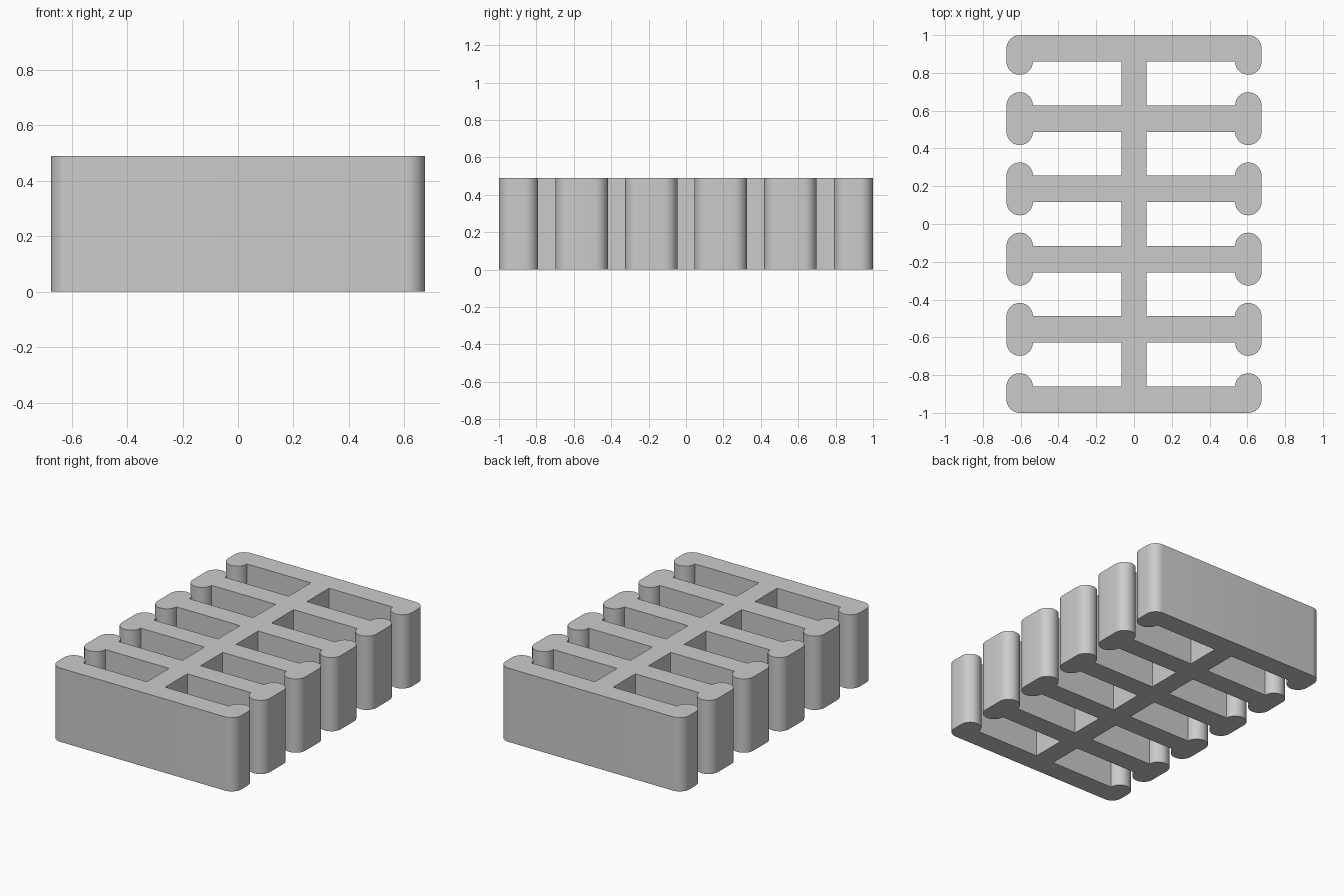
import bpy, bmesh
from math import radians, sin, cos

cube = bpy.data.objects.get("Cube")
if cube:
    bpy.data.objects.remove(cube, do_unlink=True)

HEIGHT = 0.49
R = 0.07            # half thickness of ribs, spine and rounded ends
END_X = 0.605       # centre of the rounded rib ends
SPINE_X = 0.067     # half width of the spine
RIBS = 6
PITCH = 0.372
STEPS = 16          # segments per half circle


def arc(cx, cy, start, end):
    """Points on a rounded end, angles in degrees."""
    n = round(STEPS * abs(end - start) / 180)
    angles = [radians(start + (end - start) * i / n) for i in range(n + 1)]
    return [(cx + R * cos(a), cy + R * sin(a)) for a in angles]


# Right-hand half of the outline, running from front to back
half = []
for i in range(RIBS):
    y = (i - (RIBS - 1) / 2) * PITCH
    if i == 0:
        half += arc(END_X, y, -90, 0)
    else:
        half += [(SPINE_X, y - R)] + arc(END_X, y - R, -180, 0)
    if i == RIBS - 1:
        half += arc(END_X, y, 0, 90)
    else:
        half += arc(END_X, y + R, 0, 180) + [(SPINE_X, y + R)]

# The other half is the same outline turned half a circle
outline = half + [(-x, -y) for x, y in half]

# Extrude the outline into a solid ribbed block
bm = bmesh.new()
base = bm.faces.new([bm.verts.new((x, y, 0)) for x, y in outline])
ret = bmesh.ops.extrude_face_region(bm, geom=[base], use_keep_orig=True)
top = [v for v in ret["geom"] if isinstance(v, bmesh.types.BMVert)]
bmesh.ops.translate(bm, verts=top, vec=(0, 0, HEIGHT))
bmesh.ops.recalc_face_normals(bm, faces=bm.faces)
mesh = bpy.data.meshes.new("ribbed_block")
bm.to_mesh(mesh)
bm.free()
block = bpy.data.objects.new("ribbed_block", mesh)
bpy.context.collection.objects.link(block)

# Single plain grey
grey = bpy.data.materials.new("plain_grey")
grey.use_nodes = True
colour = (0.6, 0.6, 0.6, 1)
grey.diffuse_color = colour
grey.node_tree.nodes["Principled BSDF"].inputs["Base Color"].default_value = colour
mesh.materials.append(grey)

# Smooth rounded ends, crisp edges elsewhere
bpy.ops.object.select_all(action="DESELECT")
block.select_set(True)
bpy.context.view_layer.objects.active = block
bpy.ops.object.shade_smooth_by_angle(angle=radians(30))
